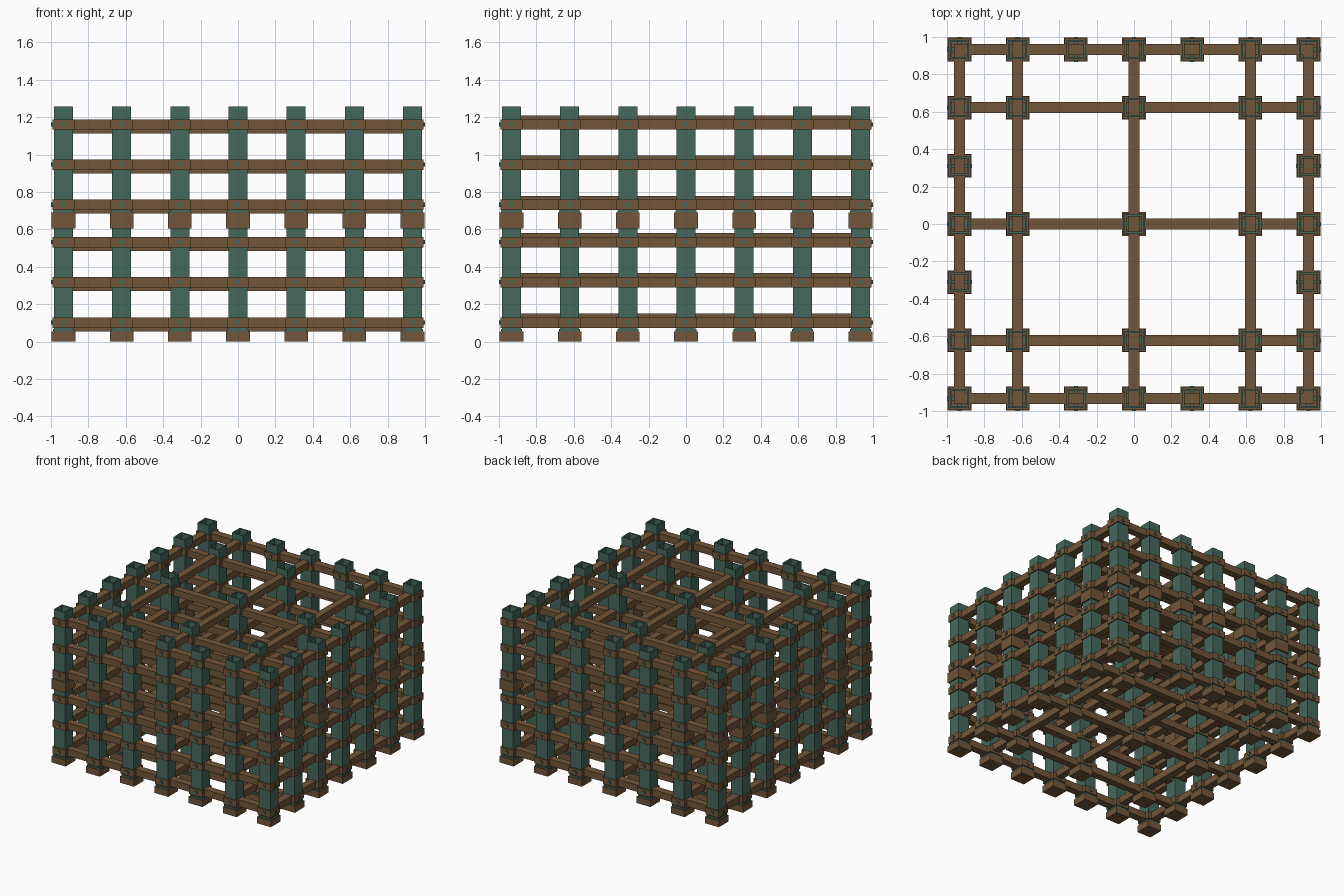
import bpy
import bmesh

if "Cube" in bpy.data.objects:
    bpy.data.objects.remove(bpy.data.objects["Cube"])


def material(name, rgb):
    m = bpy.data.materials.new(name)
    m.diffuse_color = (*rgb, 1)
    m.use_nodes = True
    m.node_tree.nodes["Principled BSDF"].inputs["Base Color"].default_value = m.diffuse_color
    return m


TEAL = material("teal green", (0.060, 0.140, 0.107))
BROWN = material("wood brown", (0.170, 0.093, 0.042))


def box(bm, x, y, z, hx, hy, hz):
    """Box given by centre and half sizes."""
    r = bmesh.ops.create_cube(bm, size=2)
    for v in r["verts"]:
        v.co.x = x + v.co.x * hx
        v.co.y = y + v.co.y * hy
        v.co.z = z + v.co.z * hz


def tube(bm, x, y, z0, z1, outer, inner):
    """Square tube from z0 to z1."""
    rings = []
    for r, z in ((outer, z0), (outer, z1), (inner, z1), (inner, z0)):
        rings.append([bm.verts.new((x + r * a, y + r * b, z))
                      for a, b in ((-1, -1), (1, -1), (1, 1), (-1, 1))])
    for i in range(4):
        p, q = rings[i], rings[(i + 1) % 4]
        for k in range(4):
            n = (k + 1) % 4
            bm.faces.new((p[k], p[n], q[n], q[k]))


def finish(name, bm, mat):
    bmesh.ops.recalc_face_normals(bm, faces=bm.faces)
    me = bpy.data.meshes.new(name)
    bm.to_mesh(me)
    bm.free()
    me.materials.append(mat)
    bpy.context.collection.objects.link(bpy.data.objects.new(name, me))


P = 0.311
EDGE = 3 * P
ROWS = [-2 * P, 0, 2 * P]
LEVELS = [0.102, 0.318, 0.532, 0.732, 0.947, 1.161]
POSTS = [(i * P, j * P) for i in range(-3, 4) for j in range(-3, 4)
         if max(abs(i), abs(j)) == 3 or (i % 2 == 0 and j % 2 == 0)]

# hollow upright posts with a thicker neck over each socket
bm = bmesh.new()
for x, y in POSTS:
    tube(bm, x, y, 0.03, 1.258, 0.051, 0.040)
    for z in (0.053, 0.688):
        tube(bm, x, y, z, z + 0.014, 0.056, 0.045)
finish("posts", bm, TEAL)

# feet and the sockets joining the two storeys
bm = bmesh.new()
for x, y in POSTS:
    box(bm, x, y, 0.0265, 0.063, 0.063, 0.0265)
finish("feet", bm, BROWN)
bm = bmesh.new()
for x, y in POSTS:
    tube(bm, x, y, 0.605, 0.69, 0.063, 0.045)
finish("storey_sockets", bm, BROWN)

# collars around the posts at every beam level
bm = bmesh.new()
for x, y in POSTS:
    for z in LEVELS:
        tube(bm, x, y, z - 0.028, z + 0.028, 0.060, 0.045)
finish("collars", bm, BROWN)

# small pegs poking through the collars on all four sides
bm = bmesh.new()
for x, y in POSTS:
    for z in LEVELS:
        box(bm, x, y, z, 0.067, 0.011, 0.011)
        box(bm, x, y, z, 0.011, 0.067, 0.011)
finish("pegs", bm, TEAL)

# outer rails, level with the collars
bm = bmesh.new()
for z in LEVELS:
    for s in (-EDGE, EDGE):
        box(bm, 0, s, z, EDGE + 0.03, 0.030, 0.028)
        box(bm, s, 0, z, 0.030, EDGE + 0.03, 0.028)
finish("outer_rails", bm, BROWN)

# inner beams: one direction sits lower, the other higher
bm = bmesh.new()
for z in LEVELS:
    for s in ROWS:
        box(bm, 0, s, z - 0.019, EDGE + 0.05, 0.029, 0.028)
        box(bm, s, 0, z + 0.020, 0.029, EDGE + 0.05, 0.028)
finish("inner_beams", bm, BROWN)
